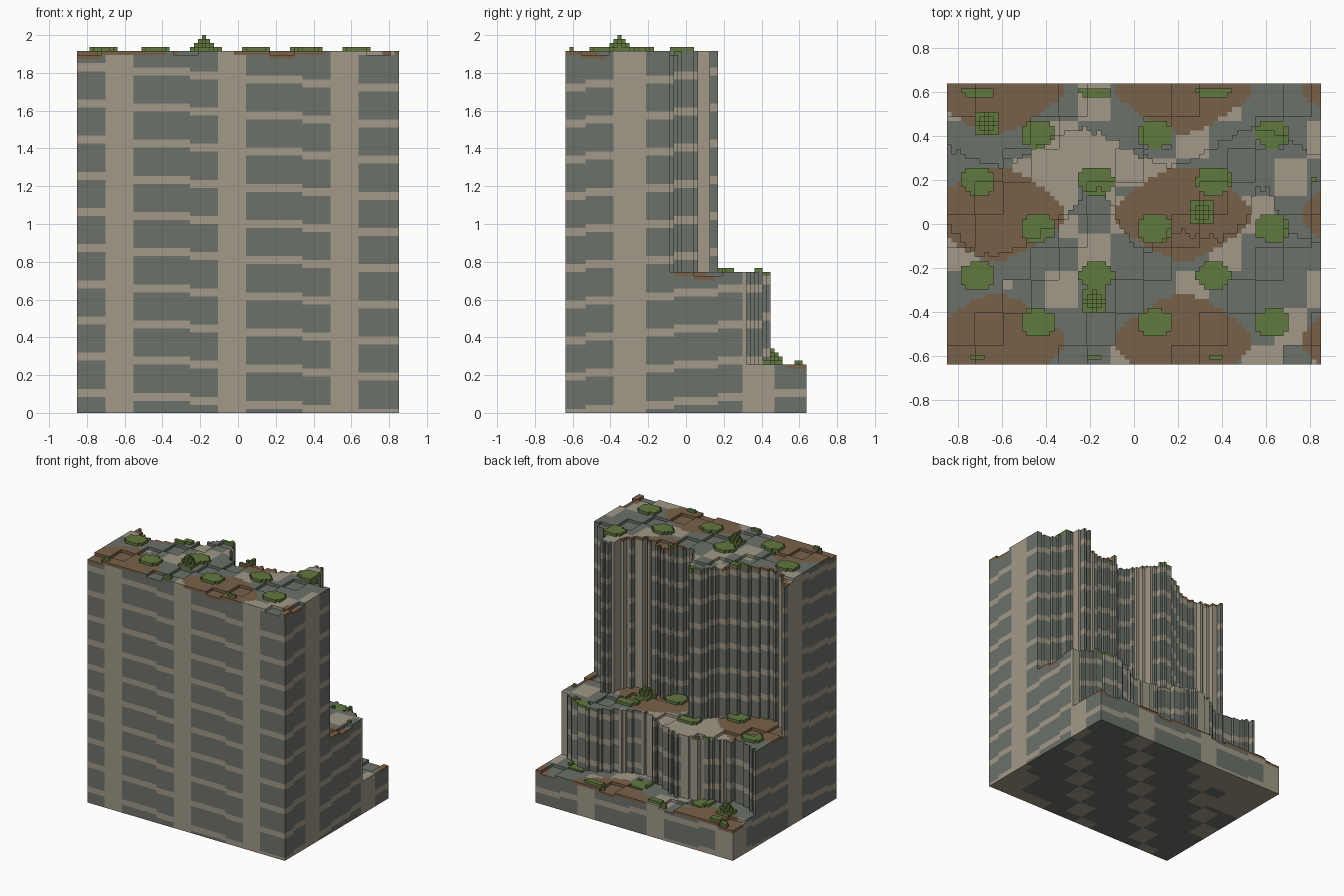
import bpy, bmesh, math

if "Cube" in bpy.data.objects:
    bpy.data.objects.remove(bpy.data.objects["Cube"])

# Block grid: 80 wide, 60 deep (j counts from the back), 94 high
V = 2 / 94
NX, NY = 80, 60


def srgb(r, g, b):
    def lin(c):
        c /= 255
        return c / 12.92 if c <= 0.04045 else ((c + 0.055) / 1.055) ** 2.4
    return (lin(r), lin(g), lin(b), 1)


def material(name, rgb):
    m = bpy.data.materials.new(name)
    m.diffuse_color = srgb(*rgb)
    m.use_nodes = True
    m.node_tree.nodes["Principled BSDF"].inputs["Base Color"].default_value = m.diffuse_color
    return m


MATS = [material("grey_stone", (108, 113, 106)),
        material("pale_stone", (161, 153, 136)),
        material("brown_soil", (121, 97, 73)),
        material("green_leaf", (97, 120, 62))]
STONE, PALE, SOIL, LEAF = range(4)

# Edge of the upper cliff seen from above (x, y)
UPPER = [(-.86, .05), (-.78, -.08), (-.7, -.14), (-.52, -.1), (-.3, .05),
         (-.2, .17), (-.13, .16), (-.02, -.07), (.06, -.12), (.17, -.02),
         (.4, -.06), (.5, .01), (.56, .18), (.62, .16), (.7, -.03), (.86, -.08)]


def upper_edge(i):
    x = (i + .5 - NX / 2) * V
    for (xa, ya), (xb, yb) in zip(UPPER, UPPER[1:]):
        if xa <= x <= xb:
            y = ya + (yb - ya) * (x - xa) / (xb - xa)
            return NY / 2 - y / V + .6 * math.sin(2.1 * i)
    return 33


def lower_edge(i):
    return 13 + 3.7 * math.sin(.167 * i) + .5 * math.sin(1.9 * i)


# Three terraces with shallow sunken slabs on their tops
def ground(i, j):
    if j >= upper_edge(i):
        h = 90
    elif j >= lower_edge(i):
        h = 35
    else:
        h = 12
    return h - (1 if (i // 6 + j // 7) % 4 == 0 else 0)


HEIGHT = {(i, j): ground(i, j) for i in range(NX) for j in range(NY)}


# Soil blobs on top, pale pillars, dipping pale strata, else grey
def rock_colour(i, j, k):
    if k == HEIGHT[i, j] - 1 and math.sin(.157 * i) + math.cos(.23 * j) > .3:
        return SOIL
    if (i // 7 + j // 8) % 4 == 0:
        return PALE
    if (k + i // 14 + j // 11) % 9 < 2:
        return PALE
    return STONE


def build(name, columns, colour, mats):
    """Skin of a set of block columns {(i, j): (low, high)}."""
    bm = bmesh.new()
    cache = {}

    def vert(i, j, k):
        key = (i, j, k)
        if key not in cache:
            cache[key] = bm.verts.new(((i - NX / 2) * V, (NY / 2 - j) * V, k * V))
        return cache[key]

    def quad(pts, m):
        bm.faces.new([vert(*p) for p in pts]).material_index = m

    for (i, j), (lo, hi) in columns.items():
        a, b, c, d = (i, j + 1), (i + 1, j + 1), (i + 1, j), (i, j)
        quad([(*p, hi) for p in (a, b, c, d)], colour(i, j, hi - 1))
        quad([(*p, lo) for p in (d, c, b, a)], colour(i, j, lo))
        for p, q, n in ((a, b, (i, j + 1)), (b, c, (i + 1, j)),
                        (c, d, (i, j - 1)), (d, a, (i - 1, j))):
            nlo, nhi = columns.get(n, (0, 0))
            shown = [k for k in range(lo, hi) if not nlo <= k < nhi]
            # merge neighbouring blocks of one colour into one face
            while shown:
                s = e = shown.pop(0)
                m = colour(i, j, s)
                while shown and shown[0] == e + 1 and colour(i, j, e + 1) == m:
                    e = shown.pop(0)
                quad([(*p, s), (*q, s), (*q, e + 1), (*p, e + 1)], m)
    me = bpy.data.meshes.new(name)
    bm.to_mesh(me)
    bm.free()
    for m in mats:
        me.materials.append(m)
    ob = bpy.data.objects.new(name, me)
    bpy.context.collection.objects.link(ob)
    return ob


# Terraced cliff
build("terraced_cliff", {c: (0, h) for c, h in HEIGHT.items()}, rock_colour, MATS[:3])

# Grass tufts, one block thick, in a staggered grid
tufts = {(i, j): (h, h + 1) for (i, j), h in HEIGHT.items()
         if 0 < i < NX - 1 and 0 < j < NY - 1
         and math.sin(.25 * i) * math.cos(.31 * j) > .6}
build("grass_tufts", tufts, lambda i, j, k: 0, MATS[LEAF:])

# Stepped shrubs, one on each terrace
for name, ci, cj, base in (("low_shrub", 8, 8, 12), ("middle_shrub", 54, 27, 35),
                           ("top_shrub", 31, 46, 90)):
    cols = {}
    for di in range(-2, 3):
        for dj in range(-2, 3):
            c = (ci + di, cj + dj)
            low = min(HEIGHT[c], base)
            cols[c] = (low, base + max(1, 4 - abs(di) - abs(dj)))
    build(name, cols, lambda i, j, k: 0, MATS[LEAF:])
